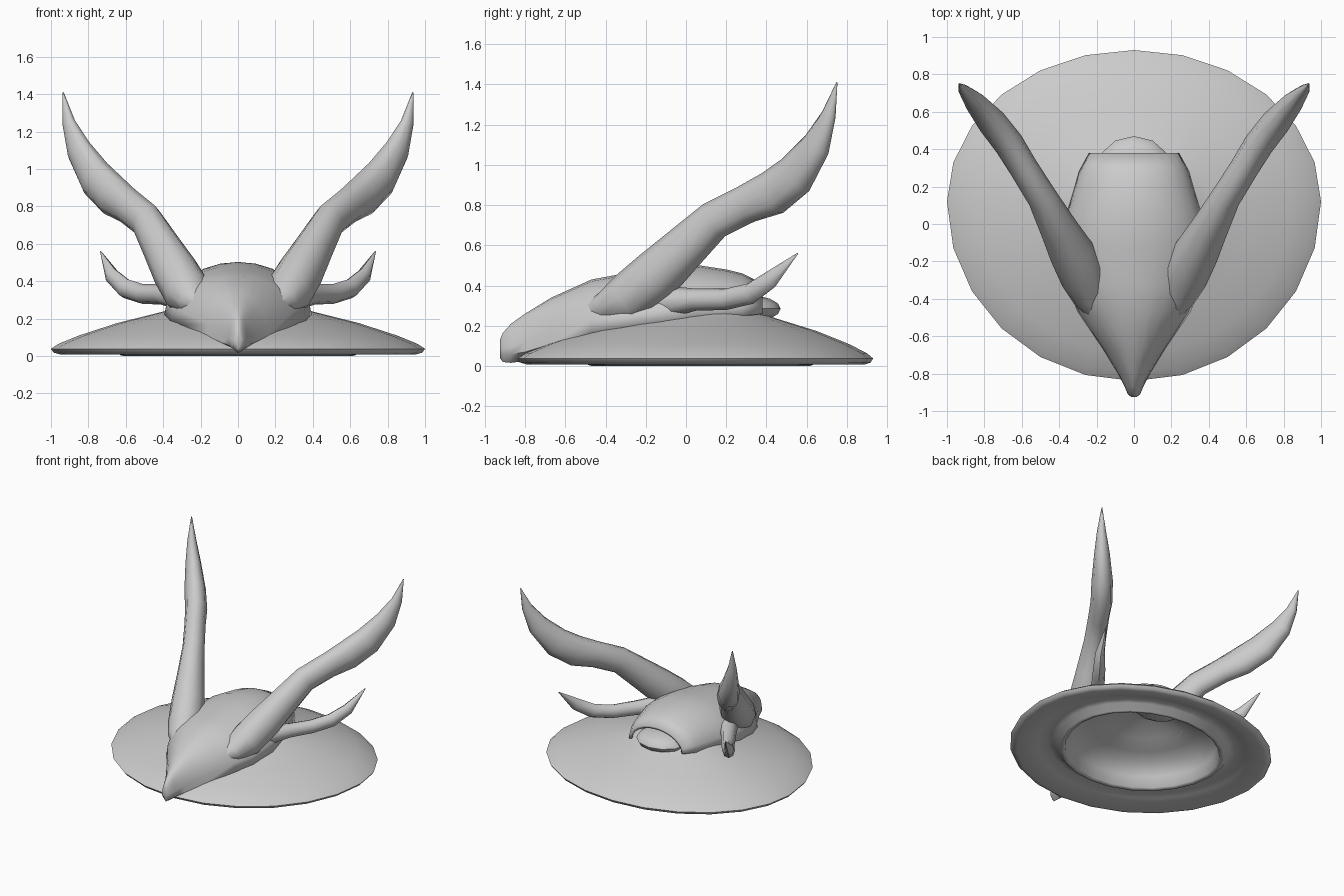
import bpy, bmesh, math
from mathutils import Vector

if "Cube" in bpy.data.objects:
    bpy.data.objects.remove(bpy.data.objects["Cube"])


def finish(name, bm, angle=50):
    bmesh.ops.recalc_face_normals(bm, faces=bm.faces)
    me = bpy.data.meshes.new(name)
    bm.to_mesh(me)
    bm.free()
    ob = bpy.data.objects.new(name, me)
    bpy.context.collection.objects.link(ob)
    bpy.ops.object.select_all(action='DESELECT')
    ob.select_set(True)
    bpy.context.view_layer.objects.active = ob
    bpy.ops.object.shade_smooth_by_angle(angle=math.radians(angle))
    return ob


def bridge(bm, rings, closed=True):
    for a, b in zip(rings, rings[1:]):
        n = len(a)
        for i in range(n if closed else n - 1):
            j = (i + 1) % n
            bm.faces.new((a[i], a[j], b[j], b[i]))


def horn(name, path, radii, sides=10):
    """Tapered tube with elliptical rings (side radius, up radius), mirrored in x."""
    bm = bmesh.new()
    pts = [Vector(p) for p in path]
    rings = []
    for k, (p, (rs, ru)) in enumerate(zip(pts, radii)):
        t = (pts[min(k + 1, len(pts) - 1)] - pts[max(k - 1, 0)]).normalized()
        side = t.cross(Vector((0, 0, 1))).normalized()
        up = side.cross(t)
        rings.append([bm.verts.new(p + side * rs * math.cos(a) + up * ru * math.sin(a))
                      for a in (2 * math.pi * i / sides for i in range(sides))])
    bridge(bm, rings)
    bm.faces.new(rings[0])
    bm.faces.new(rings[-1])
    ob = finish(name, bm)
    ob.modifiers.new("mirror", 'MIRROR').use_axis[0] = True
    return ob


# Egg-shaped brim with a raised crown, a conical underside and a hollow head ring
SIDES = 24
profile = [(0.15, 0.35), (0.3, 0.27), (0.4, 0.238), (0.65, 0.175), (0.85, 0.11),
           (0.96, 0.065), (1.0, 0.038), (0.985, 0.018), (0.95, 0.008), (0.8, 0.04),
           (0.72, 0.065), (0.67, 0.05), (0.63, 0.005), (0.61, 0.0), (0.59, 0.01),
           (0.57, 0.09), (0.5, 0.17), (0.4, 0.205), (0.28, 0.25), (0.14, 0.32)]
bm = bmesh.new()
rings = []
for r, z in profile:
    ring = []
    for i in range(SIDES):
        a = 2 * math.pi * i / SIDES
        s = math.sin(a)
        ring.append(bm.verts.new((r * math.cos(a), 0.12 + r * s * (0.81 if s > 0 else 0.96), z)))
    rings.append(ring)
bridge(bm, rings)
bm.faces.new(rings[0])
bm.faces.new(rings[-1])
finish("brim", bm)

# Beaked skull: arched sections (y, half width, bottom z, top z), open at the back
sections = [(-0.925, 0.015, 0.08, 0.13), (-0.91, 0.033, 0.06, 0.165), (-0.87, 0.05, 0.058, 0.21),
            (-0.8, 0.085, 0.07, 0.26), (-0.67, 0.165, 0.11, 0.34), (-0.47, 0.3, 0.165, 0.43),
            (-0.32, 0.365, 0.185, 0.458), (-0.12, 0.395, 0.215, 0.485), (0.05, 0.365, 0.235, 0.503),
            (0.2, 0.32, 0.24, 0.48), (0.28, 0.295, 0.25, 0.46), (0.38, 0.24, 0.26, 0.41)]
keel_z = [0.04, 0.02, 0.016, 0.025, 0.06, 0.13]
N = 12
bm = bmesh.new()
rings = []
for y, w, zb, zt in sections:
    rings.append([bm.verts.new((w * math.cos(a), y, zb + (zt - zb) * math.sin(a)))
                  for a in (math.pi * i / N for i in range(N + 1))])
bridge(bm, rings, closed=False)
# pointed underside of the beak
keel = [bm.verts.new((0, s[0], z)) for s, z in zip(sections, keel_z)]
bridge(bm, [[r[-1], k, r[0]] for r, k in zip(rings, keel)], closed=False)
bm.faces.new(rings[0] + [keel[0]])
skull = finish("skull", bm)
shell = skull.modifiers.new("shell", 'SOLIDIFY')
shell.thickness = 0.025
shell.offset = -1

# Low rounded lump showing through the back opening of the skull
bm = bmesh.new()
bmesh.ops.create_uvsphere(bm, u_segments=12, v_segments=8, radius=1)
for v in bm.verts:
    v.co = Vector((v.co.x * 0.2, 0.29 + v.co.y * 0.18, 0.285 + v.co.z * 0.07))
finish("back_lump", bm)

# Large swept horns, tapering forward into the brow
horn("large_horn",
     [(0.17, -0.52, 0.25), (0.22, -0.4, 0.29), (0.27, -0.28, 0.34), (0.335, -0.15, 0.45),
      (0.405, -0.02, 0.575), (0.49, 0.14, 0.725), (0.59, 0.3, 0.805), (0.67, 0.43, 0.86),
      (0.76, 0.545, 0.95), (0.85, 0.65, 1.1), (0.905, 0.71, 1.25), (0.935, 0.75, 1.41)],
     [(0.03, 0.03), (0.1, 0.08), (0.125, 0.13), (0.12, 0.13),
      (0.1, 0.115), (0.08, 0.098), (0.077, 0.098), (0.08, 0.115),
      (0.078, 0.11), (0.057, 0.08), (0.032, 0.04), (0.003, 0.003)])

# Small lower horns
horn("small_horn",
     [(0.3, -0.1, 0.32), (0.41, 0.05, 0.33), (0.51, 0.2, 0.332), (0.6, 0.32, 0.36),
      (0.675, 0.42, 0.43), (0.735, 0.555, 0.56)],
     [(0.075, 0.08), (0.055, 0.055), (0.048, 0.053), (0.045, 0.053), (0.035, 0.045), (0.003, 0.003)],
     sides=8)
